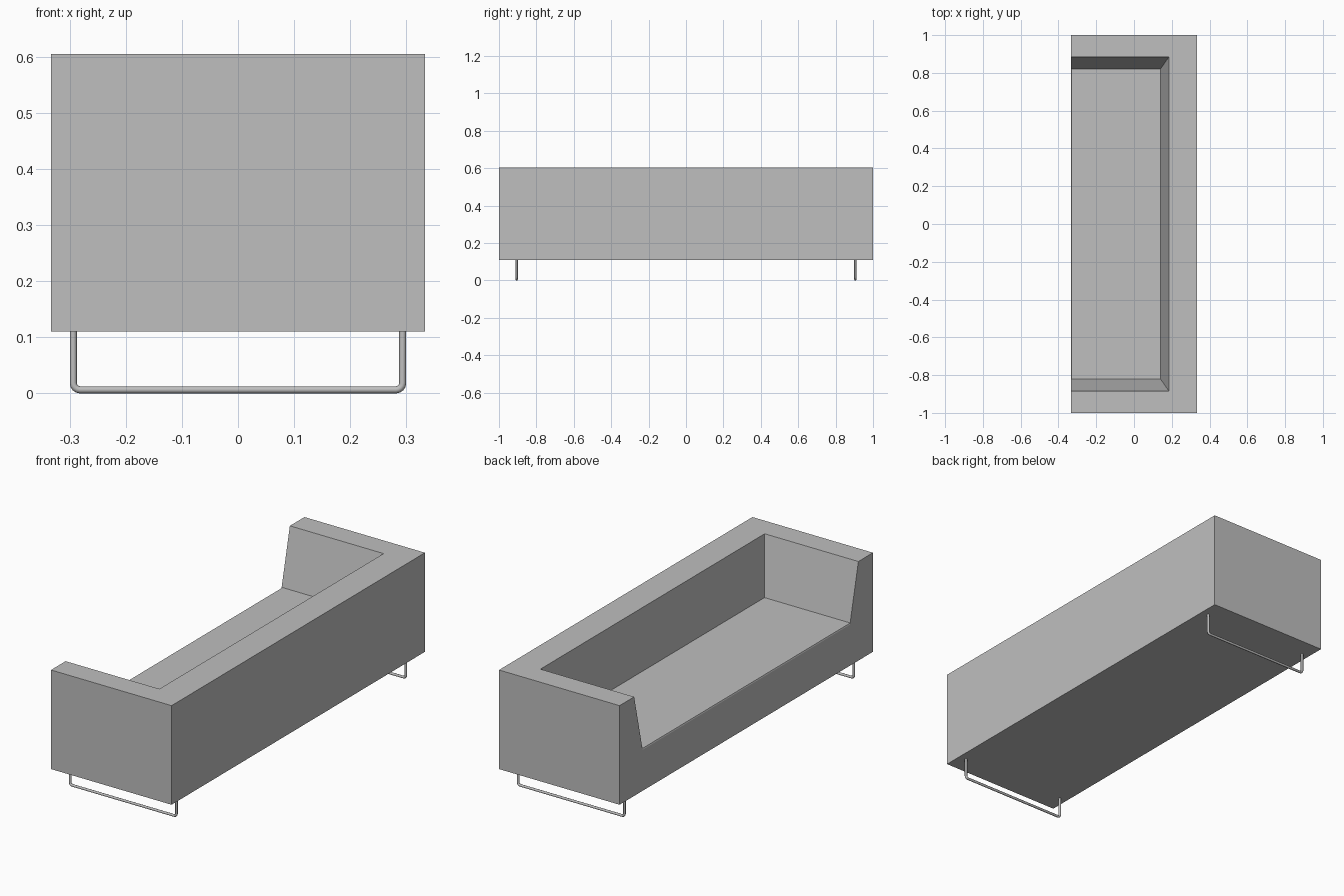
import bpy, bmesh, math

cube = bpy.data.objects.get("Cube")
if cube:
    bpy.data.objects.remove(cube, do_unlink=True)

X, Y = 0.333, 1.0                         # outer half sizes
BOTTOM, DECK, SEAT, TOP = 0.11, 0.258, 0.323, 0.605
ARM_TOP, ARM_LOW = 0.885, 0.82            # inner arm faces
BACK_TOP, BACK_LOW = 0.185, 0.14          # inner back face

grey = bpy.data.materials.new("plain grey")
grey.use_nodes = True
grey.diffuse_color = (0.52, 0.52, 0.52, 1)
grey.node_tree.nodes["Principled BSDF"].inputs["Base Color"].default_value = (0.52, 0.52, 0.52, 1)


def add_object(name, bm):
    bmesh.ops.recalc_face_normals(bm, faces=bm.faces)
    mesh = bpy.data.meshes.new(name)
    bm.to_mesh(mesh)
    bm.free()
    mesh.materials.append(grey)
    obj = bpy.data.objects.new(name, mesh)
    bpy.context.collection.objects.link(obj)
    return obj


# Shell: base, back and both arms with sloping inner faces
bm = bmesh.new()


def ring(half_y, x_back, z):
    """Four corners: front -y, back -y, back +y, front +y."""
    return [bm.verts.new(p) for p in ((-X, -half_y, z), (x_back, -half_y, z),
                                      (x_back, half_y, z), (-X, half_y, z))]


low = ring(Y, X, BOTTOM)
high = ring(Y, X, TOP)
rim = ring(ARM_TOP, BACK_TOP, TOP)
seat = ring(ARM_LOW, BACK_LOW, SEAT)
deck = ring(ARM_LOW, BACK_LOW, DECK)
for a, b in ((low, high), (high, rim), (rim, seat), (seat, deck)):
    for i in range(3):
        bm.faces.new((a[i], a[i + 1], b[i + 1], b[i]))
bm.faces.new(low)
bm.faces.new(deck)
chain = (low, high, rim, seat, deck)
bm.faces.new([r[0] for r in chain] + [r[3] for r in reversed(chain)])
add_object("sofa_shell", bm)

# Seat cushion with a softened front top edge
bm = bmesh.new()
bmesh.ops.create_cube(bm, size=1)
for v in bm.verts:
    v.co.x = -X if v.co.x < 0 else BACK_LOW
    v.co.y = math.copysign(ARM_LOW, v.co.y)
    v.co.z = DECK if v.co.z < 0 else SEAT
front_edge = [e for e in bm.edges
              if all(v.co.x < -0.3 and v.co.z > 0.3 for v in e.verts)]
bmesh.ops.bevel(bm, geom=front_edge, offset=0.008, segments=2, profile=0.5,
                affect='EDGES')
add_object("seat_cushion", bm)


# Sled legs: a bent round tube under each end
def sled_leg(name, y):
    r, half, bend = 0.0063, 0.2937, 0.012
    path = [(-half, BOTTOM + 0.005)]
    for side in (-1, 1):
        for k in range(5):
            t = math.radians(22.5 * k)
            if side > 0:
                t = math.pi / 2 - t
            path.append((side * (half - bend + bend * math.cos(t)),
                         r + bend - bend * math.sin(t)))
    path.append((half, BOTTOM + 0.005))
    curve = bpy.data.curves.new(name, 'CURVE')
    curve.dimensions = '3D'
    curve.bevel_depth = r
    curve.bevel_resolution = 2
    curve.use_fill_caps = True
    spline = curve.splines.new('POLY')
    spline.points.add(len(path) - 1)
    for point, (x, z) in zip(spline.points, path):
        point.co = (x, y, z, 1)
    curve.materials.append(grey)
    obj = bpy.data.objects.new(name, curve)
    bpy.context.collection.objects.link(obj)
    bpy.ops.object.select_all(action='DESELECT')
    obj.select_set(True)
    bpy.context.view_layer.objects.active = obj
    bpy.ops.object.convert(target='MESH')
    bpy.ops.object.shade_smooth_by_angle(angle=math.radians(50))


sled_leg("front_sled_leg", -0.905)
sled_leg("rear_sled_leg", 0.905)
